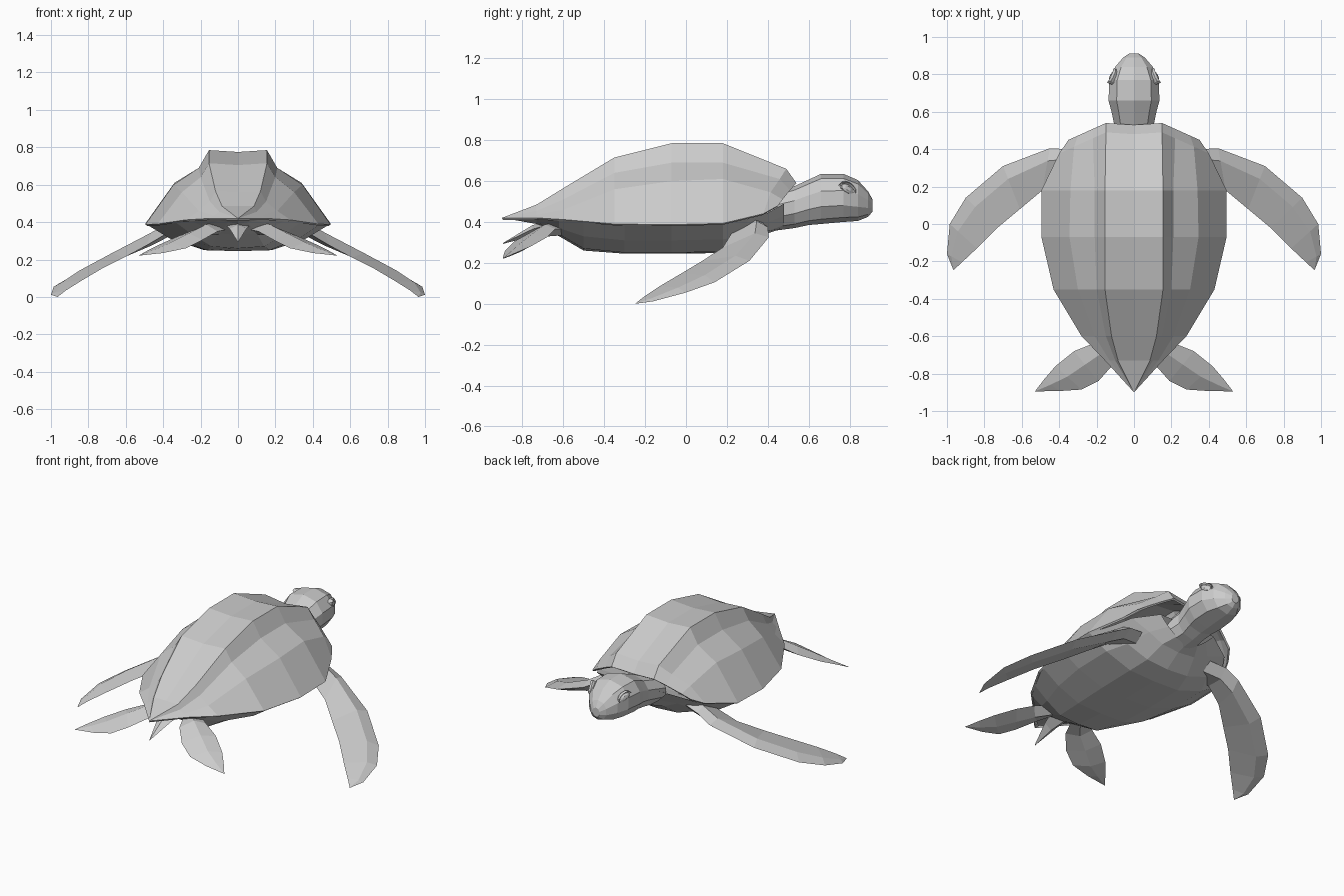
import bpy, bmesh, math
from mathutils import Vector

if "Cube" in bpy.data.objects:
    bpy.data.objects.remove(bpy.data.objects["Cube"])

skin = bpy.data.materials.new("plain grey")
skin.diffuse_color = (0.6, 0.6, 0.6, 1)
skin.use_nodes = True
skin.node_tree.nodes["Principled BSDF"].inputs["Base Color"].default_value = skin.diffuse_color


def loft(name, rings, closed=True, caps=True, mirror=False):
    """Skin a list of equal-length point rings with flat faces."""
    bm = bmesh.new()
    rows = [[bm.verts.new(p) for p in ring] for ring in rings]
    n = len(rows[0])
    for r, s in zip(rows, rows[1:]):
        for i in range(n if closed else n - 1):
            j = (i + 1) % n
            bm.faces.new((r[i], r[j], s[j], s[i]))
    if caps:
        bm.faces.new(rows[0])
        bm.faces.new(rows[-1])
    bmesh.ops.remove_doubles(bm, verts=bm.verts, dist=0.0005)
    bmesh.ops.recalc_face_normals(bm, faces=bm.faces)
    if not closed and sum(f.normal.z * f.calc_area() for f in bm.faces) < 0:
        bmesh.ops.reverse_faces(bm, faces=bm.faces)
    me = bpy.data.meshes.new(name)
    bm.to_mesh(me)
    bm.free()
    me.materials.append(skin)
    ob = bpy.data.objects.new(name, me)
    bpy.context.collection.objects.link(ob)
    if mirror:
        ob.modifiers.new("mirror", 'MIRROR').use_mirror_merge = False
    return ob


def both_sides(half):
    """Centre point first, then right-hand points: returns the full left-to-right row."""
    return [(-x, y, z) for x, y, z in reversed(half[1:])] + half


# Domed shell: y, sweep of the front edge, centre height, then ridge, flank and rim (x, z)
shell_rows = [
    (.54, .45, .58, (.15, .59), (.22, .555), (.30, .51), (.35, .48)),
    (.49, .45, .645, (.15, .66), (.22, .61), (.32, .545), (.40, .44)),
    (.18, 0, .775, (.155, .785), (.21, .69), (.34, .61), (.495, .393)),
    (-.07, 0, .775, (.155, .785), (.21, .69), (.345, .60), (.495, .387)),
    (-.35, 0, .705, (.155, .715), (.20, .64), (.30, .56), (.43, .39)),
    (-.60, 0, .56, (.12, .565), (.15, .51), (.21, .46), (.28, .412)),
    (-.73, 0, .485, (.085, .485), (.10, .455), (.13, .435), (.155, .42)),
    (-.90, 0, .42, (0, .42), (0, .42), (0, .42), (0, .42)),
]
rings = []
for y, sweep, zc, *side in shell_rows:
    half = [(0, y - .01 * (sweep > 0), zc)]
    half += [(x, y - sweep * max(0, x - .15), z) for x, z in side]
    rings.append(both_sides(half))
shell = loft("shell", rings, closed=False, caps=False)
solid = shell.modifiers.new("thickness", 'SOLIDIFY')
solid.thickness = .012
solid.offset = -1

# Belly: y, centre height, then keel, side and rim (x, z)
belly_rows = [
    (.48, .37, (.08, .385), (.14, .43), (.20, .49)),
    (.40, .345, (.12, .355), (.22, .40), (.35, .445)),
    (.30, .275, (.15, .285), (.30, .335), (.415, .415)),
    (.18, .248, (.18, .255), (.36, .315), (.485, .392)),
    (-.07, .245, (.18, .25), (.36, .31), (.488, .387)),
    (-.30, .245, (.17, .25), (.32, .31), (.44, .39)),
    (-.50, .26, (.14, .27), (.24, .33), (.335, .40)),
    (-.62, .33, (.10, .34), (.18, .37), (.26, .414)),
    (-.73, .39, (.05, .40), (.10, .41), (.145, .42)),
    (-.87, .415, (0, .415), (0, .415), (0, .415)),
]
rings = []
for y, zc, *side in belly_rows:
    rings.append(both_sides([(0, y, zc)] + [(x, y, z) for x, z in side]))
loft("belly", rings, caps=False)

# Neck and head: y, half width, bottom, top
head_rows = [
    (.38, .13, .35, .53), (.53, .11, .37, .575), (.60, .125, .385, .607),
    (.66, .142, .39, .635), (.77, .137, .40, .635), (.84, .105, .405, .605),
    (.89, .06, .425, .55), (.912, .025, .45, .51),
]
rings = []
for y, w, lo, hi in head_rows:
    ring = []
    for k in range(10):
        a = math.tau * k / 10 + math.pi / 10
        cx, cz = math.cos(a), math.sin(a)
        cx = math.copysign(abs(cx) ** .8, cx)
        ring.append((w * cx, y, (lo + hi) / 2 + (hi - lo) / 2 * cz))
    rings.append(ring)
loft("head", rings)

# Almond eyes under a heavy lid, tilted down towards the beak
centre, slope = Vector((.118, .79, .562)), math.radians(-30)
along = Vector((-.35, math.cos(slope), math.sin(slope))).normalized()
out = Vector((.85, .35, .25)).normalized()
up = out.cross(along).normalized()
if up.z < 0:
    up = -up


def almond(size, height, depth):
    return [centre + along * size * math.cos(math.tau * k / 10)
            + up * height * math.sin(math.tau * k / 10) + out * depth for k in range(10)]


loft("eye", [almond(.040, .024, -.02), almond(.036, .02, .002), almond(.018, .01, .009)], mirror=True)
lid = []
for k in range(7):
    a = math.pi * k / 6
    p = centre + along * .046 * math.cos(a) + up * .027 * math.sin(a)
    t = .003 + .005 * math.sin(a)
    lid.append([p + out * .012, p + up * t, p - out * .02, p - up * t])
loft("eyelid", lid, mirror=True)


def flipper(name, rows, tip, fold):
    """Rows hold leading point, trailing point and half thickness at the fold."""
    rings = []
    for lead, trail, t in rows:
        a, b = Vector(lead), Vector(trail)
        m = a.lerp(b, fold)
        rings.append([a, m + Vector((0, 0, t)), b, m - Vector((0, 0, t))])
    rings.append([Vector(tip)] * 4)
    bm_safe = rings[:-1] + [[Vector(tip) + Vector((0, 0, d)) for d in (.001, .002, .001, 0)]]
    return loft(name, bm_safe, mirror=True)


# Long swept front flippers
flipper("front_flipper", [
    ((.18, .36, .41), (.18, .20, .36), .04),
    ((.36, .40, .375), (.38, .22, .34), .04),
    ((.45, .405, .325), (.49, .18, .275), .035),
    ((.70, .31, .21), (.61, .08, .21), .025),
    ((.90, .14, .105), (.73, -.02, .15), .022),
    ((.985, 0, .055), (.84, -.13, .085), .015),
    ((1.0, -.16, .012), (.92, -.205, .035), .006),
], (.965, -.247, 0), .3)

# Short rear flippers
flipper("rear_flipper", [
    ((.12, -.56, .37), (.06, -.64, .36), .03),
    ((.22, -.64, .365), (.11, -.75, .35), .03),
    ((.32, -.68, .325), (.19, -.84, .305), .025),
    ((.42, -.76, .28), (.28, -.885, .26), .02),
    ((.48, -.83, .25), (.40, -.893, .235), .01),
], (.53, -.895, .22), .45)

# Pointed tail
loft("tail", [
    [(-.08, -.62, .40), (0, -.62, .41), (.08, -.62, .40), (0, -.62, .34)],
    [(-.045, -.75, .365), (0, -.75, .385), (.045, -.75, .365), (0, -.75, .33)],
    [(-.002, -.895, .295), (0, -.895, .297), (.002, -.895, .295), (0, -.895, .293)],
])
